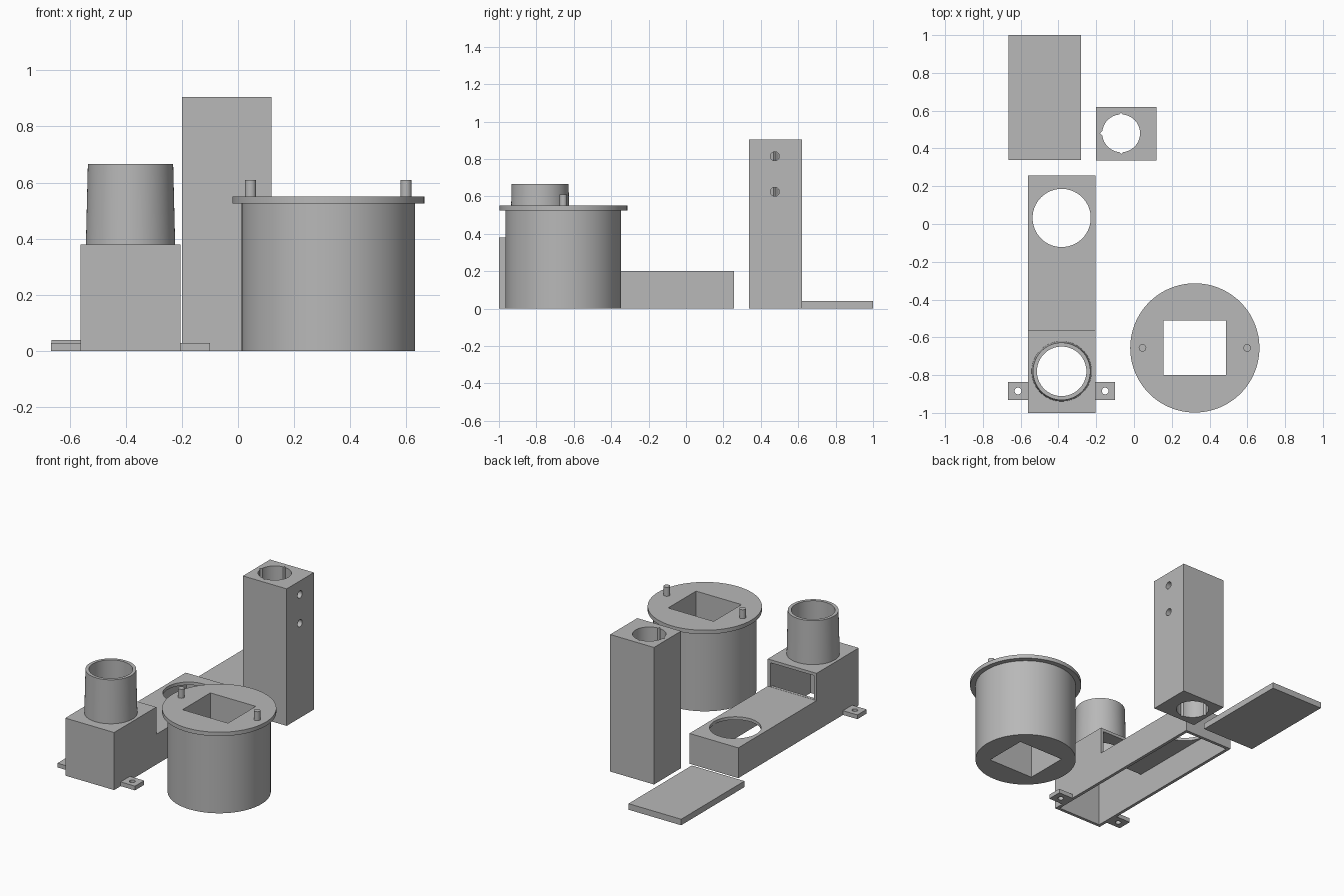
import bpy, bmesh
from math import pi
from mathutils import Matrix, Vector

cube = bpy.data.objects.get("Cube")
if cube:
    bpy.data.objects.remove(cube, do_unlink=True)

grey = bpy.data.materials.new("plain grey")
grey.use_nodes = True
grey.diffuse_color = (0.48, 0.48, 0.48, 1)
grey.node_tree.nodes["Principled BSDF"].inputs["Base Color"].default_value = grey.diffuse_color


def finish(name, bm):
    mesh = bpy.data.meshes.new(name)
    bmesh.ops.recalc_face_normals(bm, faces=bm.faces)
    bm.to_mesh(mesh)
    bm.free()
    mesh.materials.append(grey)
    obj = bpy.data.objects.new(name, mesh)
    bpy.context.collection.objects.link(obj)
    return obj


def box(name, x, y, z, turn=0):
    """Box from (low, high) ranges, optionally turned about its vertical axis."""
    bm = bmesh.new()
    size = Vector((x[1] - x[0], y[1] - y[0], z[1] - z[0]))
    mid = Vector((sum(x), sum(y), sum(z))) / 2
    bmesh.ops.create_cube(bm, size=1, matrix=Matrix.Translation(mid)
                          @ Matrix.Rotation(turn, 4, 'Z') @ Matrix.Diagonal((*size, 1)))
    return finish(name, bm)


def tube(name, centre, z, r, r_top=None, sides=96):
    """Upright cylinder or frustum."""
    bm = bmesh.new()
    bmesh.ops.create_cone(bm, cap_ends=True, segments=sides, radius1=r,
                          radius2=r_top or r, depth=z[1] - z[0],
                          matrix=Matrix.Translation((*centre, sum(z) / 2)))
    return finish(name, bm)


def activate(obj):
    bpy.ops.object.select_all(action='DESELECT')
    obj.select_set(True)
    bpy.context.view_layer.objects.active = obj


def cut(obj, *cutters):
    """Subtract each cutter, apply the result and discard the cutter."""
    activate(obj)
    for c in cutters:
        mod = obj.modifiers.new("cut", 'BOOLEAN')
        mod.operation, mod.solver, mod.object = 'DIFFERENCE', 'EXACT', c
        bpy.ops.object.modifier_apply(modifier=mod.name)
        bpy.data.objects.remove(c, do_unlink=True)
    return obj


parts = []

# Flat cover plate
parts.append(box("cover_plate", (-0.665, -0.28), (0.34, 1), (0, 0.04)))

# Tall block with keyed bore and two screw holes in its left wall
tower = box("tall_block", (-0.2, 0.12), (0.337, 0.62), (0, 0.905))
bore = (-0.068, 0.48)
cut(tower, tube("bore_cutter", bore, (-0.1, 1), 0.1))
for dx, dy, s in ((-0.09, 0, 0.03), (0, 0.092, 0.024), (0, -0.092, 0.024)):
    x, y = bore[0] + dx, bore[1] + dy
    cut(tower, box("key_cutter", (x - s / 2, x + s / 2), (y - s / 2, y + s / 2), (-0.1, 1), pi / 4))
for z in (0.625, 0.815):
    screw = tube("screw_cutter", (0, 0), (-0.1, 0.1), 0.024, sides=32)
    screw.matrix_world = Matrix.Translation((0.08, 0.475, z)) @ Matrix.Rotation(pi / 2, 4, 'Y')
    bpy.context.view_layer.update()
    cut(tower, screw)
parts.append(tower)

# Hollow stepped housing, open underneath
profile = [(-1, 0), (0.257, 0), (0.257, 0.2), (-0.56, 0.2), (-0.56, 0.38), (-1, 0.38)]
bm = bmesh.new()
face = bm.faces.new([bm.verts.new((-0.562, y, z)) for y, z in profile])
ext = bmesh.ops.extrude_face_region(bm, geom=[face], use_keep_orig=True)
bmesh.ops.translate(bm, vec=(0.357, 0, 0),
                    verts=[v for v in ext["geom"] if isinstance(v, bmesh.types.BMVert)])
housing = finish("housing", bm)
inner = (-0.542, -0.225)
pipe = (-0.383, -0.78)
cut(housing,
    box("low_cavity", inner, (-0.98, 0.237), (-0.1, 0.18)),
    box("high_cavity", inner, (-0.98, -0.58), (-0.1, 0.36)),
    box("back_opening", inner, (-0.7, -0.5), (0.201, 0.36)),
    tube("roof_hole", (-0.383, 0.032), (0.1, 0.3), 0.154),
    tube("pipe_hole", pipe, (0.3, 0.5), 0.131))
parts.append(housing)

# Tapered pipe on the housing
spout = tube("pipe", pipe, (0.38, 0.667), 0.159, 0.152)
parts.append(cut(spout, tube("pipe_bore", pipe, (0.3, 0.8), 0.131)))

# Screw tabs on both sides of the housing
for name, x in (("right_tab", (-0.667, -0.562)), ("left_tab", (-0.205, -0.1))):
    tab = box(name, x, (-0.932, -0.836), (0, 0.028))
    hole = tube("tab_hole", (sum(x) / 2, -0.884), (-0.1, 0.1), 0.018, sides=32)
    parts.append(cut(tab, hole))

# Drum and flange with a rectangular shaft through both
drum = (0.322, -0.656)
for name, z, r in (("drum", (0, 0.525), 0.309), ("flange", (0.525, 0.551), 0.342)):
    body = tube(name, drum, z, r, sides=128)
    parts.append(cut(body, box("shaft", (0.155, 0.487), (-0.8, -0.51), (-0.1, 0.7))))

# Locating pins
for name, side in (("right_pin", -1), ("left_pin", 1)):
    parts.append(tube(name, (drum[0] + side * 0.277, drum[1]), (0.54, 0.61), 0.02, sides=32))

for part in parts:
    activate(part)
    bpy.ops.object.shade_smooth_by_angle()
